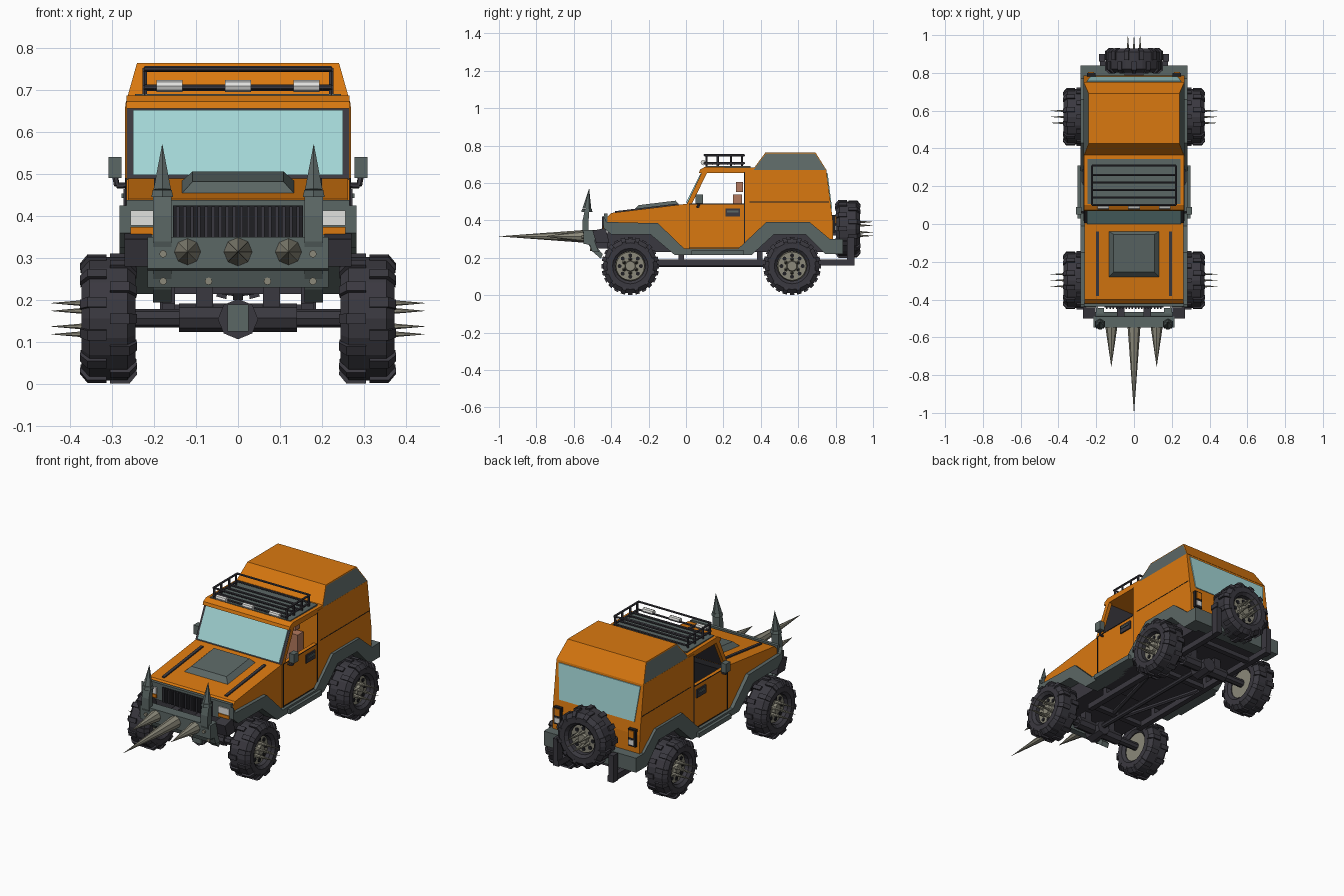
import bpy, bmesh, math
from mathutils import Vector, Matrix

if "Cube" in bpy.data.objects:
    bpy.data.objects.remove(bpy.data.objects["Cube"])

def material(name, r, g, b):
    m = bpy.data.materials.new(name)
    m.diffuse_color = (r, g, b, 1)
    m.use_nodes = True
    m.node_tree.nodes["Principled BSDF"].inputs["Base Color"].default_value = m.diffuse_color
    return m

ORANGE = material("orange paint", 0.70, 0.19, 0.005)
GREY = material("grey trim", 0.105, 0.135, 0.13)
RUBBER = material("dark rubber", 0.042, 0.04, 0.05)
BLACK = material("black", 0.014, 0.014, 0.017)
GLASS = material("pale glass", 0.36, 0.66, 0.66)
METAL = material("bare metal", 0.26, 0.25, 0.195)
LAMP = material("lamp white", 0.75, 0.75, 0.73)
SEAT = material("tan leather", 0.45, 0.19, 0.11)

def finish(name, bm, mat, mirror=False):
    if mirror:
        copy = bmesh.ops.duplicate(bm, geom=bm.verts[:] + bm.edges[:] + bm.faces[:])["geom"]
        for v in copy:
            if isinstance(v, bmesh.types.BMVert):
                v.co.x *= -1
    bmesh.ops.recalc_face_normals(bm, faces=bm.faces[:])
    me = bpy.data.meshes.new(name)
    bm.to_mesh(me)
    bm.free()
    me.materials.append(mat)
    ob = bpy.data.objects.new(name, me)
    bpy.context.collection.objects.link(ob)
    return ob

def add_loft(bm, a, b):
    """Solid between two matching closed loops."""
    a, b = [bm.verts.new(p) for p in a], [bm.verts.new(p) for p in b]
    n = len(a)
    bm.faces.new(a[::-1])
    bm.faces.new(b)
    for i in range(n):
        bm.faces.new((a[i], a[(i + 1) % n], b[(i + 1) % n], b[i]))

def add_box(bm, x0, x1, y0, y1, z0, z1):
    ring = [(x0, y0), (x1, y0), (x1, y1), (x0, y1)]
    add_loft(bm, [(x, y, z0) for x, y in ring], [(x, y, z1) for x, y in ring])

def add_rod(bm, p, q, r0, r1=None, n=6):
    p, q = Vector(p), Vector(q)
    d = q - p
    m = Matrix.Translation((p + q) / 2) @ d.to_track_quat('Z', 'Y').to_matrix().to_4x4()
    bmesh.ops.create_cone(bm, cap_ends=True, segments=n, radius1=r0,
                          radius2=r0 if r1 is None else r1, depth=d.length, matrix=m)

def boxes(name, mat, *dims, mirror=False):
    bm = bmesh.new()
    for d in dims:
        add_box(bm, *d)
    return finish(name, bm, mat, mirror)

def rods(name, mat, *specs, mirror=False):
    bm = bmesh.new()
    for s in specs:
        add_rod(bm, *s)
    return finish(name, bm, mat, mirror)

def profile(name, mat, pts, x0, x1, mirror=False):
    """Side outline of (y, z) points, extruded along x."""
    bm = bmesh.new()
    add_loft(bm, [(x0, y, z) for y, z in pts], [(x1, y, z) for y, z in pts])
    return finish(name, bm, mat, mirror)

# ---- wheels: built once around the x axis, then placed five times
def ring_point(x, r, a):
    return (x, r * math.cos(a), r * math.sin(a))

def wheel_parts():
    N = 20
    bm = bmesh.new()
    prof = [(-.05, .08), (-.064, .095), (-.064, .125), (-.045, .147), (.045, .147),
            (.064, .125), (.064, .095), (.05, .08)]
    rings = [[bm.verts.new(ring_point(x, r, math.tau * i / N)) for x, r in prof] for i in range(N)]
    for i in range(N):
        a, b = rings[i], rings[(i + 1) % N]
        for k in range(len(prof)):
            j = (k + 1) % len(prof)
            bm.faces.new((a[k], a[j], b[j], b[k]))
    for i in range(24):                                   # staggered tread blocks
        s, a = (1 if i % 2 else -1), math.tau * i / 24
        sec = [(s * .004, .143), (s * .004, .155), (s * .05, .155), (s * .068, .133), (s * .066, .115)]
        add_loft(bm, [ring_point(x, r, a - .08) for x, r in sec],
                 [ring_point(x, r, a + .08) for x, r in sec])
    tire = finish("tire", bm, RUBBER)
    rim = rods("rim", METAL, ((-.045, 0, 0), (.03, 0, 0), .084, .076, 20),
               ((.03, 0, 0), (.045, 0, 0), .03, .026, 10))
    rim_holes = rods("rim_holes", BLACK, *[(ring_point(.028, .057, math.tau * i / 8),
                     ring_point(.034, .057, math.tau * i / 8), .011, .011, 8) for i in range(8)])
    spikes = rods("wheel_spikes", METAL, *[(ring_point(.028, .037, math.tau * (i + .5) / 6),
                  ring_point(.135, .037, math.tau * (i + .5) / 6), .010, .0005, 6) for i in range(6)])
    return [tire, rim, rim_holes, spikes]

places = [("front_right", .308, -.298, .156, 0), ("front_left", -.308, -.298, .156, math.pi),
          ("rear_right", .308, .567, .156, 0), ("rear_left", -.308, .567, .156, math.pi),
          ("spare", 0, .865, .355, math.pi / 2)]
parts = wheel_parts()
for i, (label, x, y, z, rot) in enumerate(places):
    for p in parts:
        ob = p if i == 0 else p.copy()
        if i:
            bpy.context.collection.objects.link(ob)
        ob.name = label + "_" + p.data.name
        ob.matrix_world = Matrix.Translation((x, y, z)) @ Matrix.Rotation(rot, 4, 'Z')

# ---- chassis, axles and driveline
boxes("underbody", RUBBER, (-.21, .21, -.42, .02, .23, .40), (-.235, .235, 0, .33, .215, .25),
      (-.21, .21, .31, .77, .23, .40))
boxes("chassis_rails", RUBBER, (.15, .18, -.16, .90, .16, .192), (.155, .185, .86, .90, .16, .31),
      (.15, .18, -.04, -.01, .17, .24), (.15, .18, .38, .41, .17, .24), mirror=True)
boxes("chassis_crossbars", RUBBER, (-.17, .17, -.15, -.12, .165, .19), (-.17, .17, .36, .39, .165, .19),
      (-.17, .17, .73, .76, .165, .19))
rods("chassis_braces", RUBBER, ((.165, .37, .178), (.03, -.13, .178), .012), mirror=True)
for y, n in ((-.298, "front"), (.567, "rear")):
    rods(n + "_axle", RUBBER, ((-.27, y, .157), (.27, y, .157), .022, .022, 8),
         ((-.14, y, .158), (.14, y, .158), .034, .034, 8),
         ((0, y - .05, .155), (0, y + .05, .155), .048, .04, 8))
    boxes(n + "_axle_mounts", RUBBER, (.06, .10, y - .02, y + .02, .17, .25), mirror=True)
boxes("front_differential", GREY, (-.025, .025, -.36, -.34, .125, .19))
rods("drive_shaft", RUBBER, ((0, -.27, .165), (0, .54, .165), .014, .014, 8))

# ---- body shell
profile("hood", ORANGE, [(-.425, .37), (-.425, .415), (-.40, .44), (.012, .49), (.02, .24),
                         (-.02, .24), (-.17, .37)], -.262, .262)
profile("rear_body", ORANGE, [(.31, .24), (.34, .24), (.45, .37), (.67, .37), (.76, .28), (.787, .28),
                              (.785, .40), (.75, .67), (.31, .67)], -.267, .267)
profile("doors", ORANGE, [(.012, .24), (.31, .24), (.31, .49), (.012, .49)], .245, .265, True)
profile("windshield_pillars", ORANGE, [(.005, .485), (.03, .485), (.115, .66), (.088, .66)], .245, .265, True)
boxes("door_seams", BLACK, (.262, .2668, .016, .020, .25, .49), (.262, .2685, .310, .316, .25, .66),
      (.262, .2668, .016, .31, .486, .490), (.262, .2668, .016, .31, .252, .256), mirror=True)
boxes("door_handles", RUBBER, (.264, .272, .21, .29, .42, .465), mirror=True)
boxes("door_handle_grips", GREY, (.27, .277, .22, .28, .443, .453), mirror=True)
profile("roof", ORANGE, [(.07, .655), (.075, .672), (.10, .686), (.37, .682), (.37, .655)], -.265, .265)
boxes("roof_panel", GREY, (-.245, .245, .105, .345, .68, .690))
boxes("side_panel_seams", BLACK, (.266, .2685, .34, .765, .497, .500), mirror=True)

# raised canopy with inset side windows
bm = bmesh.new()
add_loft(bm, [(-.267, .355, .668), (.267, .355, .668), (.267, .752, .668), (-.267, .752, .668)],
         [(-.24, .425, .764), (.24, .425, .764), (.24, .692, .764), (-.24, .692, .764)])
bm.normal_update()
sides = [f for f in bm.faces if abs(f.normal.x) > .8]
bmesh.ops.inset_individual(bm, faces=sides, thickness=.006)
for f in sides:
    f.material_index = 1
finish("canopy", bm, ORANGE).data.materials.append(GREY)

# windshield and rear window plates
profile("windshield_frame", RUBBER, [(.004, .487), (.014, .487), (.10, .66), (.086, .66)], -.264, .264)
bm = bmesh.new()
add_loft(bm, [(-.25, .001, .497), (.25, .001, .497), (.25, .078, .652), (-.25, .078, .652)],
         [(-.25, .009, .497), (.25, .009, .497), (.25, .086, .652), (-.25, .086, .652)])
finish("windshield_glass", bm, GLASS)
bm = bmesh.new()
add_loft(bm, [(-.23, .774, .465), (.23, .774, .465), (.25, .750, .655), (-.25, .750, .655)],
         [(-.23, .781, .465), (.23, .781, .465), (.25, .757, .655), (-.25, .757, .655)])
finish("rear_window", bm, GLASS)

# ---- wheel flares and sills in one ribbon per side
profile("flares_and_sills", GREY,
        [(-.44, .425), (-.425, .392), (-.15, .385), (-.01, .25), (.28, .25), (.43, .392), (.66, .392),
         (.77, .30), (.84, .30), (.84, .22), (.745, .22), (.64, .325), (.47, .325), (.35, .215),
         (-.06, .215), (-.19, .325), (-.40, .325), (-.44, .36)], .20, .282, True)
boxes("side_steps", GREY, (.26, .298, .03, .31, .215, .24), mirror=True)
boxes("rear_bumper", GREY, (-.28, .28, .765, .84, .22, .30))

# ---- hood details
boxes_z = lambda y: .4885 + y * .1214
profile("hood_strips", RUBBER, [(-.38, boxes_z(-.38)), (-.04, boxes_z(-.04)), (-.04, boxes_z(-.04) + .007),
                                (-.38, boxes_z(-.38) + .007)], .184, .200, True)
bm = bmesh.new()
add_loft(bm, [(x, y, boxes_z(y) - .005) for x, y in ((-.138, -.285), (.138, -.285), (.138, -.035), (-.138, -.035))],
         [(x, y, boxes_z(y) + .024) for x, y in ((-.108, -.255), (.108, -.255), (.108, -.055), (-.108, -.055))])
finish("hood_scoop", bm, GREY)

# ---- front face
boxes("front_fascia", GREY, (-.265, .265, -.438, -.42, .345, .438))
boxes("grille", BLACK, (-.155, .155, -.442, -.43, .345, .425))
boxes("grille_bars", RUBBER, *[(-.143 + i * .0168 - .004, -.143 + i * .0168 + .004, -.449, -.44, .345, .422)
                               for i in range(18)])
boxes("headlights", LAMP, (.19, .255, -.445, -.43, .378, .413), mirror=True)
boxes("turn_signals", ORANGE, (.19, .255, -.445, -.43, .355, .374), mirror=True)

# ---- bumper with rams and tusks
profile("front_bumper", GREY, [(-.548, .35), (-.548, .275), (-.515, .27), (-.50, .23), (-.465, .23),
                               (-.485, .28), (-.49, .35)], -.215, .215)
boxes("bumper_brackets", RUBBER, (.05, .09, -.50, -.40, .25, .33), mirror=True)
profile("bumper_wings", RUBBER, [(-.50, .345), (-.43, .36), (-.41, .28), (-.48, .28)], .205, .27, True)
profile("tusk_mounts", GREY, [(-.54, .46), (-.553, .40), (-.553, .34), (-.535, .29), (-.49, .225), (-.455, .195),
                              (-.445, .22), (-.485, .265), (-.512, .31), (-.522, .36), (-.518, .46)],
        .158, .202, True)
rods("tusks", GREY, ((.18, -.53, .445), (.18, -.53, .462), .030, .026, 6),
     ((.18, -.53, .462), (.18, -.518, .57), .024, .0005, 6), mirror=True)
rods("ram_spikes", METAL, ((0, -.53, .315), (0, -1.0, .315), .035, .0005, 8),
     *[((s * .12, -.53, .315), (s * .12, -.755, .315), .034, .0005, 8) for s in (-1, 1)])
rods("bumper_bolts", METAL, *[((x, y0, z), (x, y0 - .014, z), .009, .009, 8)
     for x, y0, z in ((.178, -.545, .31), (.178, -.50, .245), (.07, -.497, .245))], mirror=True)

# ---- mirrors
boxes("mirrors", GREY, (.277, .308, .05, .09, .49, .54), mirror=True)
rods("mirror_arms", RUBBER, ((.255, .06, .474), (.288, .065, .472), .007),
     ((.288, .065, .472), (.292, .07, .495), .007), mirror=True)

# ---- roof rack with lamps
rods("rack_sides", RUBBER, *[((.222, .10, z), (.222, .31, z), .006) for z in (.706, .748)],
     *[((.222, y, .684), (.222, y, .75), .006) for y in (.11, .17, .24, .30)], mirror=True)
rods("rack_bars", RUBBER, *[((-.222, y, z), (.222, y, z), .006) for y, z in
     ((.10, .706), (.10, .750), (.31, .706), (.31, .748), (.14, .703), (.18, .703), (.22, .703), (.26, .703))])
rods("rack_lamps", LAMP, *[((x - .031, .092, .709), (x + .031, .092, .709), .014, .014, 8) for x in (-.163, 0, .163)])

# ---- tail lights
boxes("tail_light_housings", BLACK, (.205, .25, .77, .80, .335, .43), mirror=True)
boxes("tail_light_lenses", ORANGE, (.212, .243, .798, .804, .385, .423), mirror=True)
boxes("reverse_lenses", LAMP, (.212, .243, .798, .804, .345, .372), mirror=True)
boxes("spare_carrier", RUBBER, (-.05, .05, .77, .83, .32, .39))

# ---- interior
boxes("seats", SEAT, (.06, .19, .16, .30, .25, .36), (.06, .19, .25, .30, .34, .54),
      (.085, .165, .268, .304, .552, .605), mirror=True)
boxes("dashboard", BLACK, (-.245, .245, .01, .06, .25, .485))
rods("steering_wheel", BLACK, ((.12, .05, .43), (.12, .10, .45), .008),
     ((.12, .098, .448), (.12, .108, .452), .045, .045, 12))
